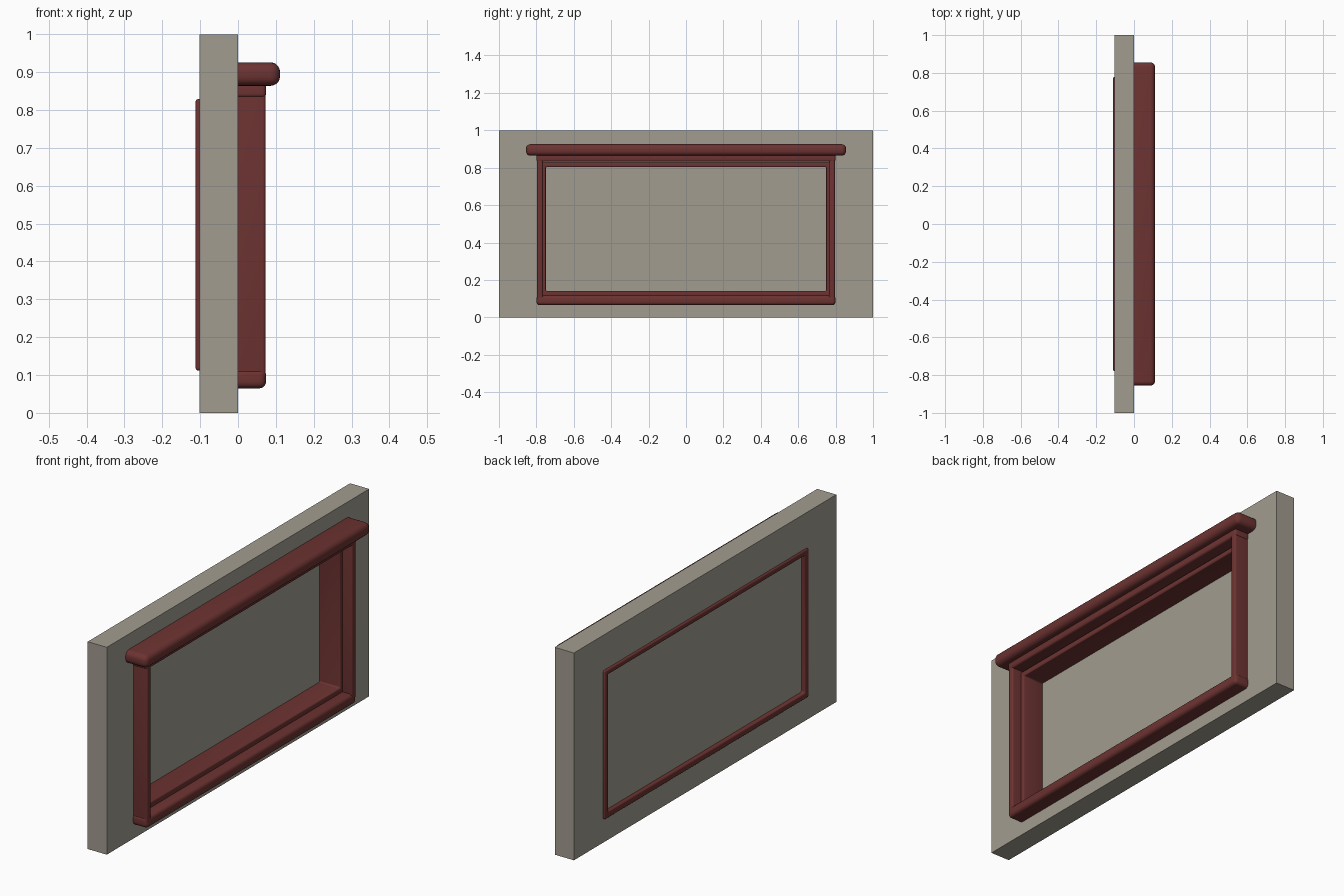
import bpy, bmesh, math

if "Cube" in bpy.data.objects:
    bpy.data.objects.remove(bpy.data.objects["Cube"])


def material(name, rgb):
    m = bpy.data.materials.new(name)
    m.diffuse_color = (*rgb, 1)
    m.use_nodes = True
    m.node_tree.nodes["Principled BSDF"].inputs["Base Color"].default_value = m.diffuse_color
    return m


STONE = material("stone", (0.36, 0.335, 0.28))
WOOD = material("red_wood", (0.15, 0.033, 0.031))


def finish(name, bm, mat, bevel=0):
    """Round the hard edges, then turn the bmesh into an object."""
    bmesh.ops.recalc_face_normals(bm, faces=bm.faces[:])
    if bevel:
        hard = [e for e in bm.edges if e.calc_face_angle(0) > math.radians(30)]
        bmesh.ops.bevel(bm, geom=hard, offset=bevel, offset_type='OFFSET',
                        segments=5, profile=0.5, affect='EDGES', clamp_overlap=True)
    me = bpy.data.meshes.new(name)
    bm.to_mesh(me)
    bm.free()
    me.materials.append(mat)
    ob = bpy.data.objects.new(name, me)
    bpy.context.collection.objects.link(ob)
    if bevel:
        bpy.ops.object.select_all(action='DESELECT')
        ob.select_set(True)
        bpy.context.view_layer.objects.active = ob
        bpy.ops.object.shade_smooth_by_angle(angle=math.radians(40))
    return ob


def box(name, x, y, z, mat, bevel=0):
    bm = bmesh.new()
    bmesh.ops.create_cube(bm, size=1)
    for v in bm.verts:
        v.co = [r[0] + (c + 0.5) * (r[1] - r[0]) for c, r in zip(v.co, (x, y, z))]
    return finish(name, bm, mat, bevel)


def ring(name, x, outer, inner, mat, bevel=0):
    """Rectangular frame in the YZ plane; outer / inner = (half width, z low, z high)."""
    bm = bmesh.new()
    loops = []
    for px, (w, lo, hi) in ((x[0], outer), (x[1], outer), (x[1], inner), (x[0], inner)):
        corners = ((-w, lo), (w, lo), (w, hi), (-w, hi))
        loops.append([bm.verts.new((px, a, b)) for a, b in corners])
    for k in range(4):
        a, b = loops[k], loops[(k + 1) % 4]
        for i in range(4):
            j = (i + 1) % 4
            bm.faces.new((a[i], a[j], b[j], b[i]))
    return finish(name, bm, mat, bevel)


# Wall slab with its window opening, and the thin pane near the back
ring("wall", (-0.102, 0), (1, 0, 1), (0.765, 0.125, 0.815), STONE)
box("pane", (-0.091, -0.089), (-0.76, 0.76), (0.13, 0.812), STONE)

# Inner frame running through the wall and showing on both faces
ring("inner_frame", (-0.112, 0.022), (0.777, 0.112, 0.829), (0.749, 0.141, 0.803), WOOD, 0.007)

# Outer casing: two stiles, sill, head and overhanging cornice
for side, s in (("left", -1), ("right", 1)):
    box("stile_" + side, (-0.03, 0.073), sorted((s * 0.765, s * 0.796)), (0.09, 0.85), WOOD, 0.008)
box("sill", (-0.03, 0.074), (-0.799, 0.799), (0.065, 0.117), WOOD, 0.017)
box("head", (-0.03, 0.074), (-0.799, 0.799), (0.833, 0.873), WOOD, 0.01)
box("cornice", (-0.04, 0.111), (-0.856, 0.856), (0.864, 0.926), WOOD, 0.025)
